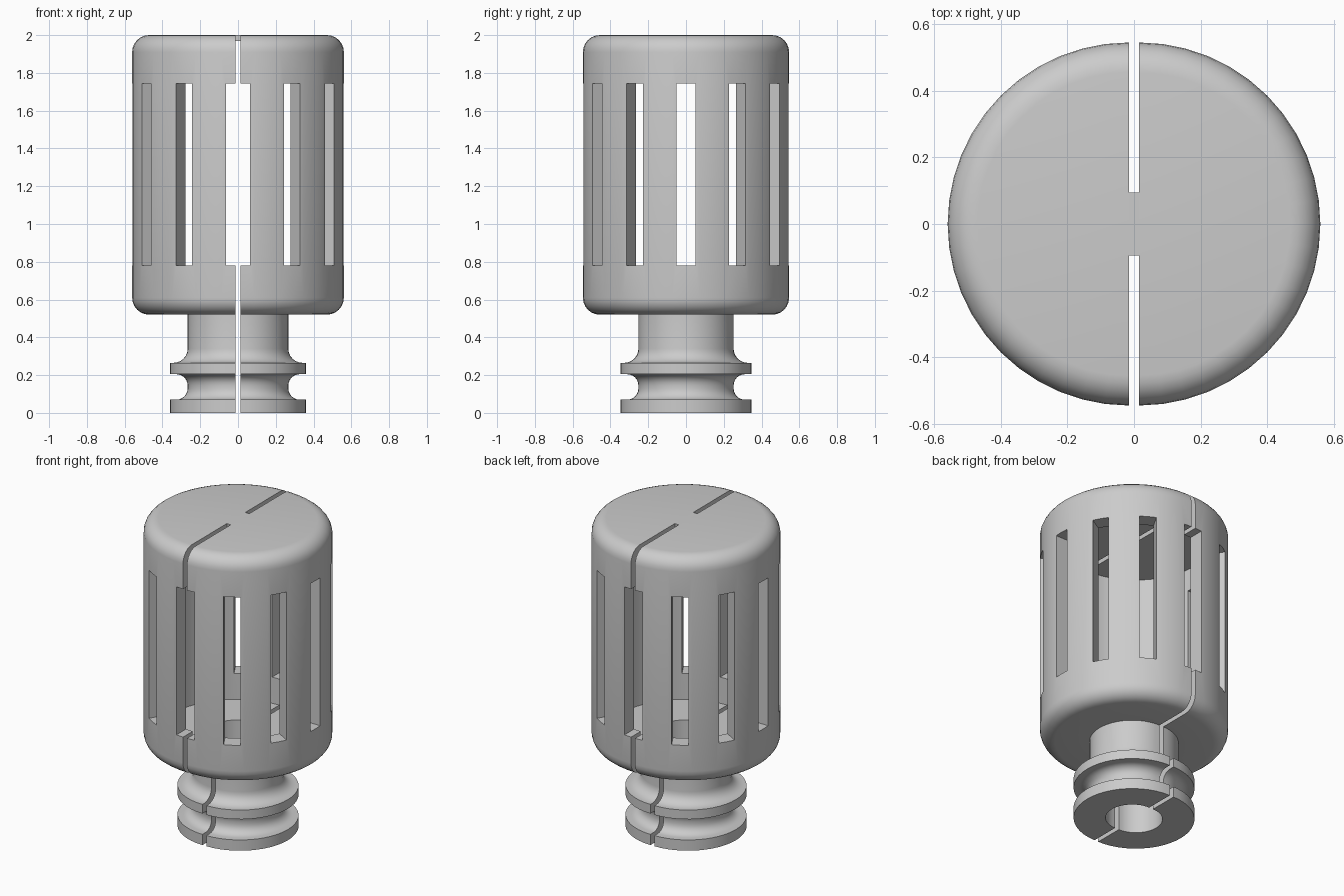
import bpy, bmesh, math
from mathutils import Matrix, Vector

if "Cube" in bpy.data.objects:
    bpy.data.objects.remove(bpy.data.objects["Cube"], do_unlink=True)

GAP = 0.0145          # half the width of the split
R, WALL = 0.546, 0.10  # cage radius and wall
NECK, RING, BORE = 0.252, 0.346, 0.157

grey = bpy.data.materials.new("light_grey")
grey.use_nodes = True
grey.diffuse_color = (0.6, 0.6, 0.6, 1)
grey.node_tree.nodes["Principled BSDF"].inputs["Base Color"].default_value = (0.6, 0.6, 0.6, 1)


def arc(cx, cz, r, a0, a1, n=6):
    """Points on a profile arc, angles in degrees."""
    steps = [math.radians(a0 + (a1 - a0) * i / n) for i in range(n + 1)]
    return [(cx + r * math.cos(a), cz + r * math.sin(a)) for a in steps]


def make_object(name, bm):
    bmesh.ops.recalc_face_normals(bm, faces=bm.faces)
    mesh = bpy.data.meshes.new(name)
    bm.to_mesh(mesh)
    bm.free()
    mesh.materials.append(grey)
    ob = bpy.data.objects.new(name, mesh)
    bpy.context.collection.objects.link(ob)
    return ob


def add_box(bm, lo, hi, turn=0.0):
    lo, hi = Vector(lo), Vector(hi)
    m = (Matrix.Rotation(turn, 4, 'Z') @ Matrix.Translation((lo + hi) / 2)
         @ Matrix.Diagonal((*(hi - lo), 1)))
    bmesh.ops.create_cube(bm, size=1, matrix=m)


# Wall section: ringed stem, rounded cage, then back down the inside
f, g, b = 0.06, 0.075, 0.09
profile = [(BORE, 0), (RING, 0), (RING, 0.07)]
profile += arc(NECK + f, 0.07 + f, f, 270, 180)
profile += arc(NECK + f, 0.205 - f, f, 180, 90)
profile += [(RING, 0.205), (RING, 0.265)]
profile += arc(NECK + g, 0.265 + g, g, 270, 180)
profile += [(NECK, 0.52)]
profile += arc(R - b, 0.52 + b, b, -90, 0)
profile += arc(R - b, 2 - b, b, 0, 90)
profile += [(0, 2), (0, 1.89), (R - WALL, 1.89), (R - WALL, 0.61), (BORE, 0.61)]

# Half shell: section swept through a half turn, with both flat ends closed
bm = bmesh.new()
verts = [bm.verts.new((0, -r, z)) for r, z in profile]
edges = [bm.edges.new((verts[i], verts[(i + 1) % len(verts)])) for i in range(len(verts))]
swept = bmesh.ops.spin(bm, geom=verts + edges, cent=(0, 0, 0), axis=(0, 0, 1),
                       angle=math.pi, steps=24)
bm.faces.new(verts)
last = [e for e in swept["geom_last"] if isinstance(e, bmesh.types.BMEdge)]
bmesh.ops.contextual_create(bm, geom=last)
bmesh.ops.remove_doubles(bm, verts=bm.verts, dist=1e-5)
left = make_object("left_half", bm)

# Windows every 30 degrees
bm = bmesh.new()
for i in range(-3, 4):
    add_box(bm, (0.35, -0.05, 0.78), (0.7, 0.05, 1.745), math.radians(30 * i))
cutter = make_object("window_cutter", bm)
cutter.hide_render = True
mod = left.modifiers.new("windows", 'BOOLEAN')
mod.operation, mod.solver, mod.object = 'DIFFERENCE', 'EXACT', cutter
bpy.context.view_layer.objects.active = left
left.select_set(True)
bpy.ops.object.modifier_apply(modifier=mod.name)
bpy.data.objects.remove(cutter, do_unlink=True)
bpy.ops.object.shade_smooth_by_angle(angle=math.radians(30))

# Opposite half is the same part turned round
right = bpy.data.objects.new("right_half", left.data)
bpy.context.collection.objects.link(right)
right.rotation_euler.z = math.pi
left.location.x, right.location.x = GAP, -GAP

# Thin bridge joining the halves at the top
bm = bmesh.new()
add_box(bm, (-GAP, -0.095, 1.97), (GAP, 0.095, 2.0))
make_object("top_bridge", bm)
